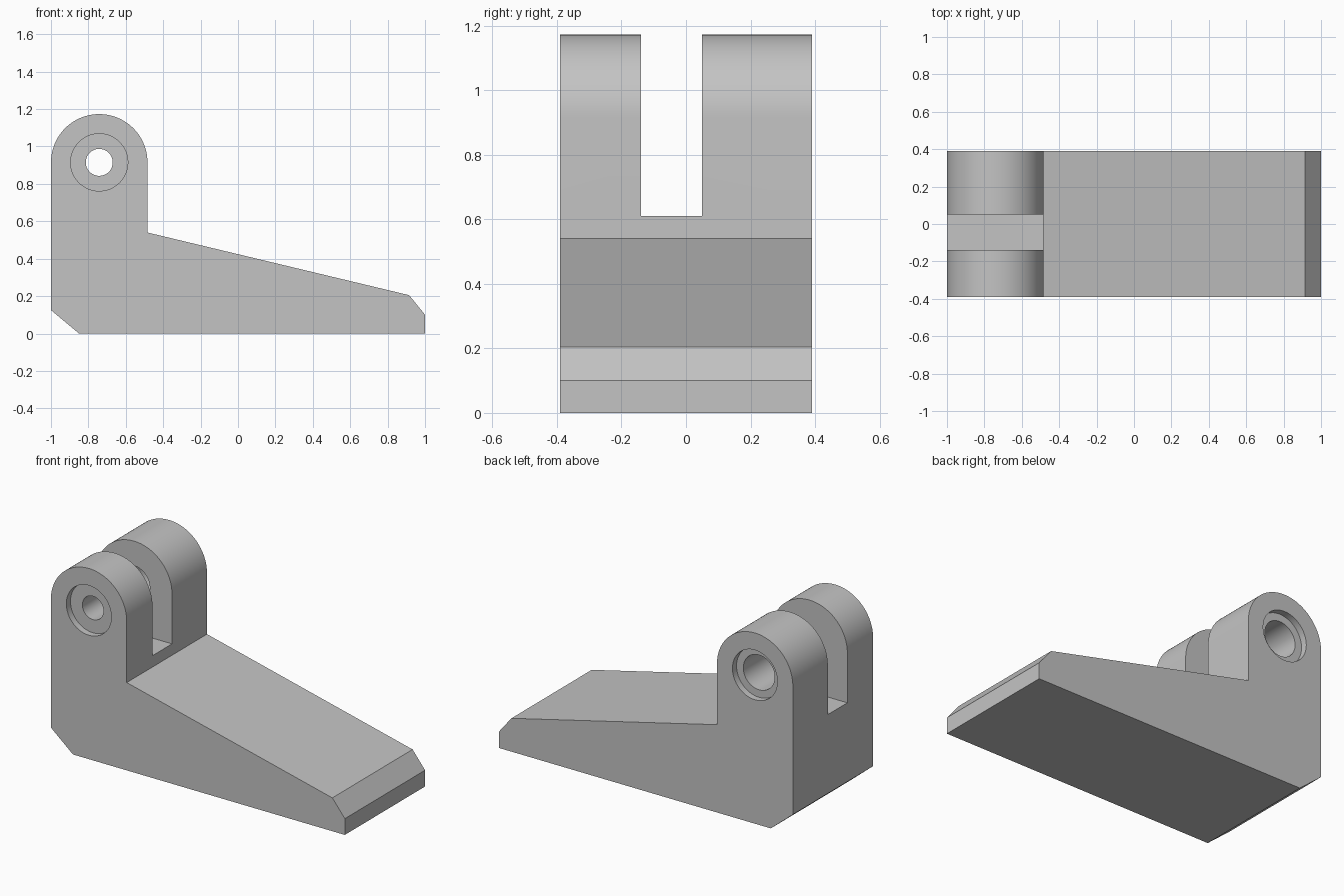
import bpy, bmesh, math
from mathutils import Matrix, Vector

default = bpy.data.objects.get("Cube")
if default:
    bpy.data.objects.remove(default, do_unlink=True)

grey = bpy.data.materials.new("plain grey")
grey.use_nodes = True
grey.diffuse_color = (0.55, 0.55, 0.55, 1)
grey.node_tree.nodes["Principled BSDF"].inputs["Base Color"].default_value = grey.diffuse_color

HALF = 0.39                # half the bracket depth
CX, CZ, R = -0.742, 0.915, 0.258   # pivot centre and lug radius


def finish(name, bm):
    bmesh.ops.recalc_face_normals(bm, faces=bm.faces)
    mesh = bpy.data.meshes.new(name)
    bm.to_mesh(mesh)
    bm.free()
    mesh.materials.append(grey)
    ob = bpy.data.objects.new(name, mesh)
    bpy.context.collection.objects.link(ob)
    return ob


def cut(target, name, bm):
    """Subtract a shape from the target and drop the cutter."""
    cutter = finish(name, bm)
    cutter.hide_render = True
    mod = target.modifiers.new(name, "BOOLEAN")
    mod.operation = "DIFFERENCE"
    mod.solver = "EXACT"
    mod.object = cutter
    bpy.context.view_layer.objects.active = target
    bpy.ops.object.modifier_apply(modifier=mod.name)
    bpy.data.objects.remove(cutter, do_unlink=True)


def cut_hole(target, name, radius, y0, y1):
    bm = bmesh.new()
    place = Matrix.Translation((CX, (y0 + y1) / 2, CZ)) @ Matrix.Rotation(math.pi / 2, 4, "X")
    bmesh.ops.create_cone(bm, cap_ends=True, segments=64, radius1=radius,
                          radius2=radius, depth=y1 - y0, matrix=place)
    cut(target, name, bm)


# Side profile: wedge foot with a round-topped upright
profile = [(-1, 0.125), (-0.85, 0), (1, 0), (1, 0.1), (0.915, 0.205), (CX + R, 0.54)]
steps = 48
profile += [(CX + R * math.cos(math.pi * i / steps), CZ + R * math.sin(math.pi * i / steps))
            for i in range(steps + 1)]
bm = bmesh.new()
side = bm.faces.new([bm.verts.new((x, -HALF, z)) for x, z in profile])
grown = bmesh.ops.extrude_face_region(bm, geom=[side])["geom"]
bmesh.ops.translate(bm, vec=(0, 2 * HALF, 0),
                    verts=[v for v in grown if isinstance(v, bmesh.types.BMVert)])
bracket = finish("clevis_bracket", bm)

# Slot between the two lugs
low, high = Vector((-1.1, -0.14, 0.61)), Vector((-0.4, 0.05, 1.3))
bm = bmesh.new()
bmesh.ops.create_cube(bm, size=1, matrix=Matrix.Translation((low + high) / 2)
                      @ Matrix.Diagonal((*(high - low), 1)))
cut(bracket, "slot_cutter", bm)

# Pin holes and shallow counterbores
cut_hole(bracket, "front_hole_cutter", 0.072, -0.5, -0.05)
cut_hole(bracket, "back_hole_cutter", 0.107, -0.05, 0.5)
cut_hole(bracket, "front_counterbore_cutter", 0.153, -0.5, -HALF + 0.04)
cut_hole(bracket, "back_counterbore_cutter", 0.153, HALF - 0.04, 0.5)

bpy.ops.object.select_all(action="DESELECT")
bracket.select_set(True)
bpy.context.view_layer.objects.active = bracket
bpy.ops.object.shade_smooth_by_angle(angle=math.radians(25))
